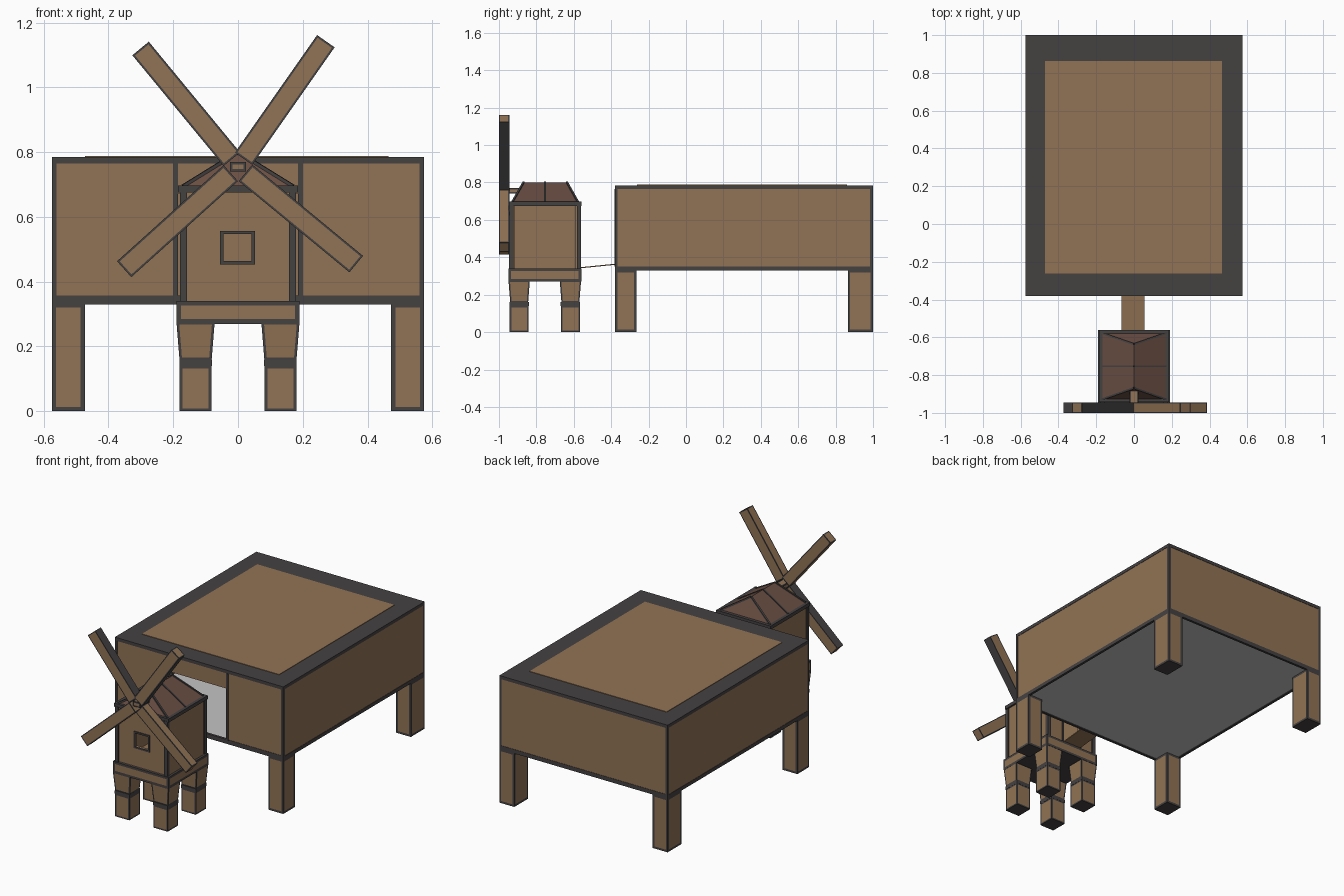
import bpy, bmesh
from math import radians
from mathutils import Vector, Matrix

cube = bpy.data.objects.get("Cube")
if cube:
    bpy.data.objects.remove(cube)


def material(name, rgb):
    m = bpy.data.materials.new(name)
    m.use_nodes = True
    m.diffuse_color = (*rgb, 1)
    m.node_tree.nodes["Principled BSDF"].inputs["Base Color"].default_value = (*rgb, 1)
    return m


WOOD = material("brown wood", (0.283, 0.171, 0.089))
TRIM = material("dark trim", (0.058, 0.053, 0.053))
ROOF = material("red brown roof", (0.141, 0.076, 0.055))
FLOOR = material("light grey floor", (0.55, 0.55, 0.55))


def finish(name, bm, *mats):
    bmesh.ops.recalc_face_normals(bm, faces=bm.faces)
    mesh = bpy.data.meshes.new(name)
    bm.to_mesh(mesh)
    bm.free()
    for m in mats:
        mesh.materials.append(m)
    ob = bpy.data.objects.new(name, mesh)
    bpy.context.collection.objects.link(ob)
    return ob


def block(lo, hi):
    lo, hi = Vector(lo), Vector(hi)
    bm = bmesh.new()
    bmesh.ops.create_cube(bm, size=1)
    bmesh.ops.scale(bm, vec=hi - lo, verts=bm.verts)
    bmesh.ops.translate(bm, vec=(lo + hi) / 2, verts=bm.verts)
    return bm


def box(name, lo, hi, mat):
    return finish(name, block(lo, hi), mat)


def framed(name, lo, hi, border, foot=1.0):
    """Wooden box with dark edges and a dark underside; foot narrows its base."""
    bm = block(lo, hi)
    bm.normal_update()
    under = [f for f in bm.faces if f.normal.z < -0.9]
    cx, cy = (lo[0] + hi[0]) / 2, (lo[1] + hi[1]) / 2
    for v in under[0].verts:
        v.co.x = cx + (v.co.x - cx) * foot
        v.co.y = cy + (v.co.y - cy) * foot
    bm.normal_update()
    sides = [f for f in bm.faces if f not in under]
    edge = bmesh.ops.inset_individual(bm, faces=sides, thickness=border, use_even_offset=True)
    for f in edge["faces"] + under:
        f.material_index = 1
    return finish(name, bm, WOOD, TRIM)


def bar(name, a, b, width):
    """Square dark batten between two points."""
    a, b = Vector(a), Vector(b)
    w, n = width / 2, (b - a).length / 2
    ob = box(name, (-w, -w, -n), (w, w, n), TRIM)
    ob.matrix_world = Matrix.Translation((a + b) / 2) @ (b - a).to_track_quat("Z", "Y").to_matrix().to_4x4()


def pierced_wall(name, x0, x1, y0, y1, z0, z1, hole):
    """Wall across x with a rectangular opening."""
    hx0, hx1, hz0, hz1 = hole
    box(name + "_right", (x0, y0, z0), (hx0, y1, z1), WOOD)
    box(name + "_left", (hx1, y0, z0), (x1, y1, z1), WOOD)
    box(name + "_above", (hx0, y0, hz1), (hx1, y1, z1), WOOD)
    if hz0 > z0:
        box(name + "_below", (hx0, y0, z0), (hx1, y1, hz0), WOOD)


# Barn: floor, walls, roof
X, Y0, Y1 = 0.575, -0.38, 1.0
T = 0.015
box("barn_floor", (-X + T, Y0 + T, 0.335), (X - T, Y1 - T, 0.35), FLOOR)
pierced_wall("barn_front_wall", -X + T, X - T, Y0 + 0.002, Y0 + T, 0.35, 0.765, (-0.185, 0.185, 0.35, 0.67))
box("barn_back_wall", (-X + T, Y1 - T, 0.35), (X - T, Y1 - 0.002, 0.765), WOOD)
box("barn_roof_slab", (-X, Y0, 0.765), (X, Y1, 0.785), TRIM)
box("barn_roof_panel", (-0.472, -0.263, 0.784), (0.465, 0.862, 0.788), WOOD)
box("barn_front_sill", (-X, Y0, 0.33), (X, Y0 + T, 0.357), TRIM)
box("barn_back_sill", (-X, Y1 - T, 0.33), (X, Y1, 0.355), TRIM)

# Barn: side walls, corner posts, door posts and legs
for s, side in ((-1, "right"), (1, "left")):
    def span(a, b):
        return min(s * a, s * b), max(s * a, s * b)
    a, b = span(X - T, X - 0.002)
    box(f"barn_{side}_wall", (a, Y0 + T, 0.35), (b, Y1 - T, 0.765), WOOD)
    a, b = span(X - T, X)
    box(f"barn_{side}_sill", (a, Y0 + T, 0.33), (b, Y1 - T, 0.352), TRIM)
    for y, end in ((Y0, "front"), (Y1 - T, "back")):
        box(f"barn_{end}_{side}_post", (a, y, 0.35), (b, y + T, 0.765), TRIM)
    a, b = span(0.185, 0.2)
    box(f"barn_door_{side}_post", (a, Y0 - 0.002, 0.35), (b, Y0 + T, 0.765), TRIM)
    a, b = span(0.473, X)
    framed(f"barn_front_{side}_leg", (a, Y0, 0), (b, -0.265, 0.333), 0.013)
    framed(f"barn_back_{side}_leg", (a, 0.865, 0), (b, Y1, 0.333), 0.013)

# Mill: legs and base
for sx, side in ((-1, "right"), (1, "left")):
    for cy, end in ((-0.892, "front"), (-0.618, "back")):
        cx = 0.131 * sx
        n = f"mill_{end}_{side}"
        framed(n + "_upper_leg", (cx - 0.059, cy - 0.057, 0.158), (cx + 0.059, cy + 0.057, 0.275), 0.008, 0.84)
        box(n + "_leg_band", (cx - 0.05, cy - 0.052, 0.14), (cx + 0.05, cy + 0.052, 0.16), TRIM)
        framed(n + "_lower_leg", (cx - 0.049, cy - 0.051, 0), (cx + 0.049, cy + 0.051, 0.141), 0.009)
framed("mill_base", (-0.19, -0.95, 0.27), (0.19, -0.56, 0.34), 0.014)

# Mill: hollow body with a front window and a back door
M, F, B = 0.176, -0.934, -0.572
WINDOW = (-0.045, 0.042, 0.463, 0.547)
DOOR = (-0.065, 0.055, 0.34, 0.6)
pierced_wall("mill_front_wall", -M + T, M - T, F, F + T, 0.34, 0.68, WINDOW)
pierced_wall("mill_back_wall", -M + T, M - T, B - T, B, 0.34, 0.68, DOOR)
for s, side in ((-1, "right"), (1, "left")):
    c = s * (M - T / 2)
    box(f"mill_{side}_wall", (c - T / 2, F + T, 0.34), (c + T / 2, B - T, 0.68), WOOD)
    for y, end in ((F, "front"), (B, "back")):
        box(f"mill_{end}_{side}_post", (c - 0.011, y - 0.011, 0.34), (c + 0.011, y + 0.011, 0.68), TRIM)
box("mill_eave", (-0.186, -0.943, 0.675), (0.186, -0.56, 0.697), TRIM)


def frame(name, y, hole, sill):
    x0, x1, z0, z1 = hole
    w = 0.01
    box(name + "_right_side", (x0 - w, y - 0.006, z0), (x0, y + 0.006, z1), TRIM)
    box(name + "_left_side", (x1, y - 0.006, z0), (x1 + w, y + 0.006, z1), TRIM)
    box(name + "_top", (x0 - w, y - 0.006, z1), (x1 + w, y + 0.006, z1 + w), TRIM)
    if sill:
        box(name + "_sill", (x0 - w, y - 0.006, z0 - w), (x1 + w, y + 0.006, z0), TRIM)


frame("window_frame", F, WINDOW, True)
frame("mill_door_frame", B, DOOR, False)

# Mill: hipped roof with battens
corners = [Vector((x, y, 0.695)) for x, y in ((-0.17, -0.928), (0.17, -0.928), (0.17, -0.578), (-0.17, -0.578))]
ridge = [Vector((0, -0.868, 0.8)), Vector((0, -0.637, 0.8))]
bm = bmesh.new()
for p in corners + ridge:
    bm.verts.new(p)
bmesh.ops.convex_hull(bm, input=bm.verts)
finish("mill_roof", bm, ROOF)
for i, p in enumerate(corners):
    bar(f"roof_hip_batten_{i + 1}", p, ridge[i // 2], 0.01)
for s, side in ((-1, "right"), (1, "left")):
    bar(f"roof_{side}_middle_batten", (s * 0.17, -0.753, 0.695), (0, -0.753, 0.8), 0.01)

# Sails on an axle
framed("sail_axle", (-0.025, -0.99, 0.74), (0.025, -0.87, 0.77), 0.008)
for i, angle in enumerate((55, 129.5, 222, 320.5)):
    sail = framed(f"sail_{i + 1}", (0.03, -1.0, -0.033), (0.473, -0.945, 0.033), 0.006)
    sail.matrix_world = Matrix.Translation((0, 0, 0.755)) @ Matrix.Rotation(radians(-angle), 4, "Y")

# Gangway from the mill to the barn
bm = block((-0.065, -0.575, 0.34), (0.055, -0.375, 0.346))
for v in bm.verts:
    if v.co.y > -0.4:
        v.co.z += 0.02
finish("gangway", bm, WOOD)
